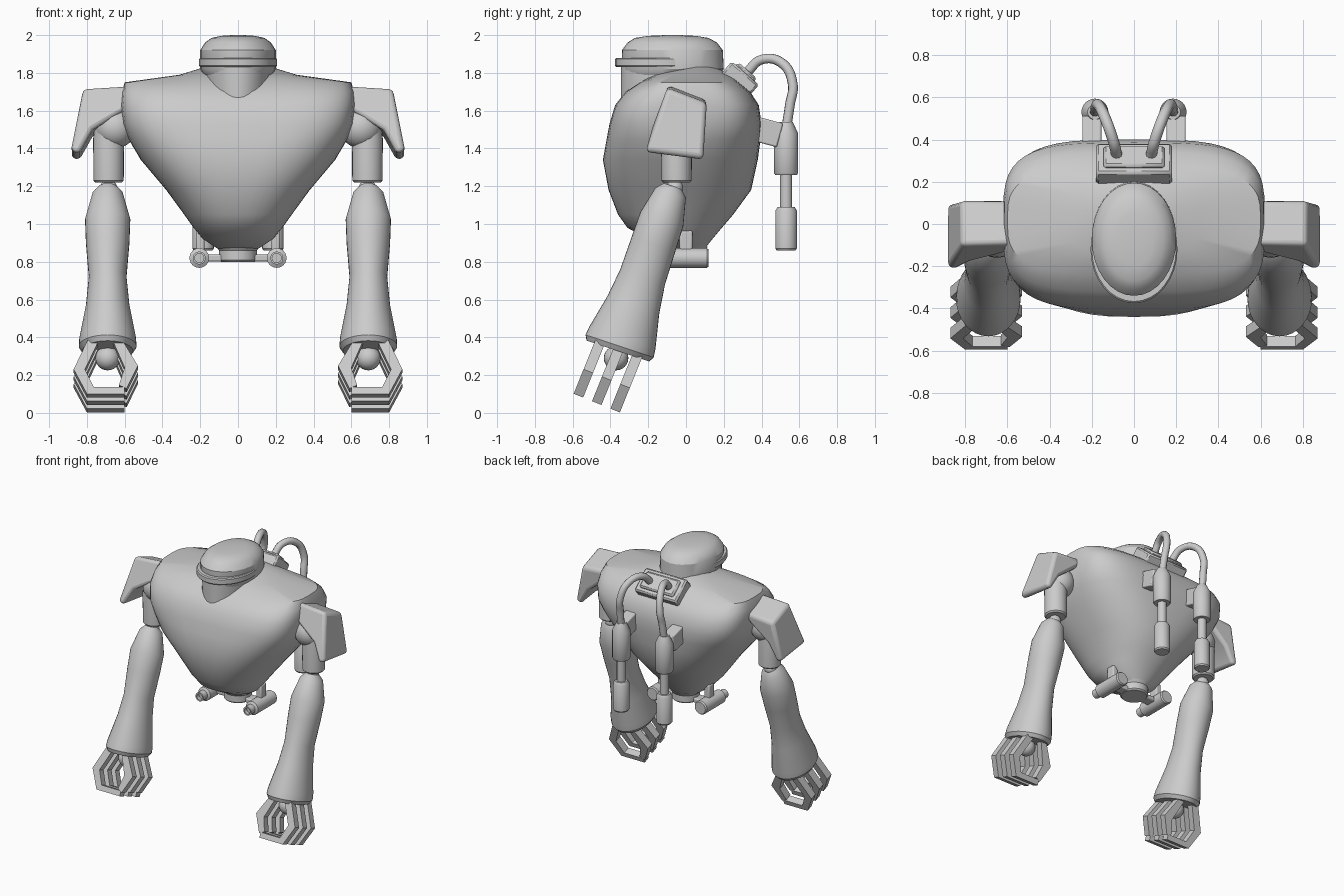
import bpy, bmesh, math
from mathutils import Vector, Matrix

if "Cube" in bpy.data.objects:
    bpy.data.objects.remove(bpy.data.objects["Cube"], do_unlink=True)

parts = []


def finish(name, bm, mirror=False, bevel=0.0, segments=2):
    """Turn a bmesh into an object, optionally bevelled and mirrored across x."""
    bmesh.ops.recalc_face_normals(bm, faces=bm.faces)
    mesh = bpy.data.meshes.new(name)
    bm.to_mesh(mesh)
    bm.free()
    obj = bpy.data.objects.new(name, mesh)
    bpy.context.collection.objects.link(obj)
    if bevel:
        mod = obj.modifiers.new("Bevel", "BEVEL")
        mod.width, mod.segments = bevel, segments
        mod.limit_method = "ANGLE"
    if mirror:
        obj.modifiers.new("Mirror", "MIRROR").use_mirror_merge = False
    parts.append(obj)


def frame(origin, tilt=0.0):
    return Matrix.Translation(origin) @ Matrix.Rotation(tilt, 4, "X")


def loft(name, rings, matrix=Matrix(), sides=32, **kw):
    """Skin superellipse rings given as (z, half width, front y, back y, power)."""
    bm = bmesh.new()
    loops = []
    for z, rx, front, back, power in rings:
        loop = []
        for i in range(sides):
            a = math.tau * i / sides
            c, s = math.cos(a), math.sin(a)
            x = math.copysign(abs(c) ** (2 / power), c) * rx
            y = math.copysign(abs(s) ** (2 / power), s) * (back - front) / 2
            loop.append(bm.verts.new(matrix @ Vector((x, y + (front + back) / 2, z))))
        loops.append(loop)
    for low, high in zip(loops, loops[1:]):
        for i in range(sides):
            j = (i + 1) % sides
            bm.faces.new((low[i], low[j], high[j], high[i]))
    bm.faces.new(loops[0][::-1])
    bm.faces.new(loops[-1])
    finish(name, bm, **kw)


def turned(name, profile, matrix, sides=24, **kw):
    """Round part from (height, radius) pairs."""
    loft(name, [(h, r, -r, r, 2) for h, r in profile], matrix, sides, **kw)


def box(name, centre, size, tilt=0.0, **kw):
    bm = bmesh.new()
    bmesh.ops.create_cube(bm, size=1, matrix=frame(centre, tilt) @ Matrix.Diagonal((*size, 1)))
    finish(name, bm, **kw)


def ball(name, centre, radius, **kw):
    bm = bmesh.new()
    bmesh.ops.create_uvsphere(bm, u_segments=24, v_segments=12, radius=radius,
                              matrix=Matrix.Translation(centre))
    finish(name, bm, **kw)


def prism(bm, front, back):
    """Solid between two matching polygons."""
    a = [bm.verts.new(p) for p in front]
    b = [bm.verts.new(p) for p in back]
    bm.faces.new(a)
    bm.faces.new(b[::-1])
    for i in range(len(a)):
        j = (i + 1) % len(a)
        bm.faces.new((a[i], b[i], b[j], a[j]))


# Torso, neck and head
loft("torso", [
    (0.87, 0.11, -0.10, 0.10, 2), (0.92, 0.185, -0.20, 0.14, 2.1),
    (0.98, 0.235, -0.31, 0.19, 2.2), (1.05, 0.285, -0.36, 0.25, 2.3),
    (1.18, 0.38, -0.41, 0.345, 2.5), (1.34, 0.515, -0.44, 0.38, 2.8),
    (1.45, 0.58, -0.42, 0.395, 3.2), (1.53, 0.61, -0.405, 0.40, 3.6),
    (1.63, 0.62, -0.375, 0.385, 3.8), (1.70, 0.615, -0.32, 0.34, 3.6),
    (1.75, 0.60, -0.245, 0.28, 3.2), (1.79, 0.31, -0.17, 0.23, 2.6),
    (1.83, 0.18, -0.04, 0.16, 2)], sides=48)
loft("neck", [(1.58, 0.15, -0.345, 0.15, 2), (1.72, 0.17, -0.345, 0.17, 2),
              (1.84, 0.175, -0.345, 0.18, 2)])
loft("head", [
    (1.79, 0.18, -0.33, 0.18, 2), (1.82, 0.20, -0.34, 0.20, 2),
    (1.92, 0.20, -0.34, 0.195, 2), (1.96, 0.175, -0.31, 0.165, 2),
    (1.985, 0.14, -0.27, 0.12, 2), (1.996, 0.09, -0.20, 0.05, 2),
    (2.0, 0.03, -0.11, -0.03, 2)])
loft("visor_band", [(1.83, 0.20, -0.367, 0.13, 2), (1.838, 0.206, -0.375, 0.135, 2),
                    (1.873, 0.206, -0.375, 0.135, 2), (1.88, 0.20, -0.367, 0.13, 2)])

# Shoulder pads: slanted wedge, lower at the back
pad = [(0.58, 1.735), (0.82, 1.72), (0.885, 1.35), (0.84, 1.335), (0.77, 1.46), (0.60, 1.60)]
bm = bmesh.new()
prism(bm, [(x, -0.10 - 0.30 * (1.72 - z), z + 0.04 * (z < 1.5)) for x, z in pad],
      [(x, 0.11 - 0.05 * (1.72 - z), z - 0.08 * (z > 1.7)) for x, z in pad])
finish("shoulder_pads", bm, mirror=True, bevel=0.04, segments=3)

# Arms
ball("shoulder_joints", (0.65, -0.05, 1.51), 0.11, mirror=True)
turned("upper_arms", [(1.22, 0.07), (1.23, 0.08), (1.45, 0.082), (1.56, 0.07)],
       frame((0.685, -0.05, 0)), mirror=True)
ball("elbow_joints", (0.685, -0.06, 1.19), 0.045, mirror=True)
arm = frame((0.69, -0.07, 1.2), math.pi - math.radians(18.4))
loft("forearms", [(t * 0.92, rx, -ry, ry, 2) for t, rx, ry in [
    (0, 0.045, 0.05), (0.04, 0.08, 0.085), (0.2, 0.12, 0.12), (0.35, 0.115, 0.122),
    (0.55, 0.10, 0.125), (0.72, 0.115, 0.145), (0.92, 0.15, 0.185),
    (0.97, 0.153, 0.19), (1, 0.135, 0.175)]], arm, mirror=True)

# Hands: three pairs of angular claws
ball("wrists", (0.69, -0.37, 0.29), 0.065, mirror=True)
hand = frame((0.69, -0.36, 0.33), math.radians(-22))
outer = [(0.10, -0.02), (0.18, 0.16), (0.11, 0.30), (-0.09, 0.30),
         (-0.09, 0.26), (0.075, 0.26), (0.12, 0.16), (0.04, -0.02)]
inner = [(-0.07, -0.02), (-0.16, 0.14), (-0.10, 0.27), (-0.06, 0.25),
         (-0.09, 0.15), (-0.02, -0.02)]
for name, claw in (("outer_claws", outer), ("inner_claws", inner)):
    bm = bmesh.new()
    for row in (-0.105, 0, 0.105):
        prism(bm, *[[hand @ Vector((x, row + d, -w)) for x, w in claw]
                    for d in (-0.027, 0.027)])
    finish(name, bm, mirror=True)

# Waist disc and side thrusters
turned("waist_disc", [(0.80, 0.09), (0.81, 0.10), (0.86, 0.10), (0.88, 0.115)],
       frame((0, 0, 0)))
box("waist_crossbar", (0, 0, 0.82), (0.36, 0.08, 0.035), bevel=0.008)
box("thruster_struts", (0.20, 0, 0.89), (0.045, 0.07, 0.15), mirror=True, bevel=0.01)
turned("thrusters", [(-0.12, 0.045), (-0.11, 0.052), (0.12, 0.052), (0.13, 0.034),
                     (0.18, 0.034), (0.18, 0.024), (0.15, 0.024)],
       frame((0.205, 0, 0.82), math.pi / 2), mirror=True)

# Back unit with hoses and canisters
slope = math.radians(-41)
box("back_unit", (0, 0.285, 1.765), (0.36, 0.19, 0.09), slope, bevel=0.012, segments=1)
box("back_unit_panel", (0, 0.31, 1.795), (0.29, 0.13, 0.05), slope, bevel=0.012, segments=1)

hose = bpy.data.curves.new("hoses", "CURVE")
hose.dimensions = "3D"
hose.bevel_depth, hose.bevel_resolution, hose.use_fill_caps = 0.026, 3, True
path = [(0.08, 0.32, 1.80), (0.10, 0.40, 1.87), (0.14, 0.51, 1.85),
        (0.17, 0.565, 1.74), (0.18, 0.55, 1.63), (0.185, 0.53, 1.50)]
for side in (1, -1):
    spline = hose.splines.new("BEZIER")
    spline.bezier_points.add(len(path) - 1)
    for point, (x, y, z) in zip(spline.bezier_points, path):
        point.co = (x * side, y, z)
        point.handle_left_type = point.handle_right_type = "AUTO"
bpy.context.collection.objects.link(bpy.data.objects.new("hoses", hose))

turned("canisters", [
    (0.86, 0.05), (0.87, 0.057), (1.07, 0.057), (1.09, 0.045), (1.09, 0.032),
    (1.26, 0.032), (1.26, 0.058), (1.27, 0.064), (1.48, 0.064), (1.54, 0.035)],
    frame((0.185, 0.53, 0)), mirror=True)
box("canister_brackets", (0.20, 0.42, 1.49), (0.09, 0.16, 0.13), math.radians(-15),
    mirror=True, bevel=0.008)

# Smooth shading with sharp edges kept
bpy.ops.object.select_all(action="DESELECT")
for obj in parts:
    obj.select_set(True)
bpy.context.view_layer.objects.active = parts[0]
bpy.ops.object.shade_smooth_by_angle(angle=math.radians(32))
